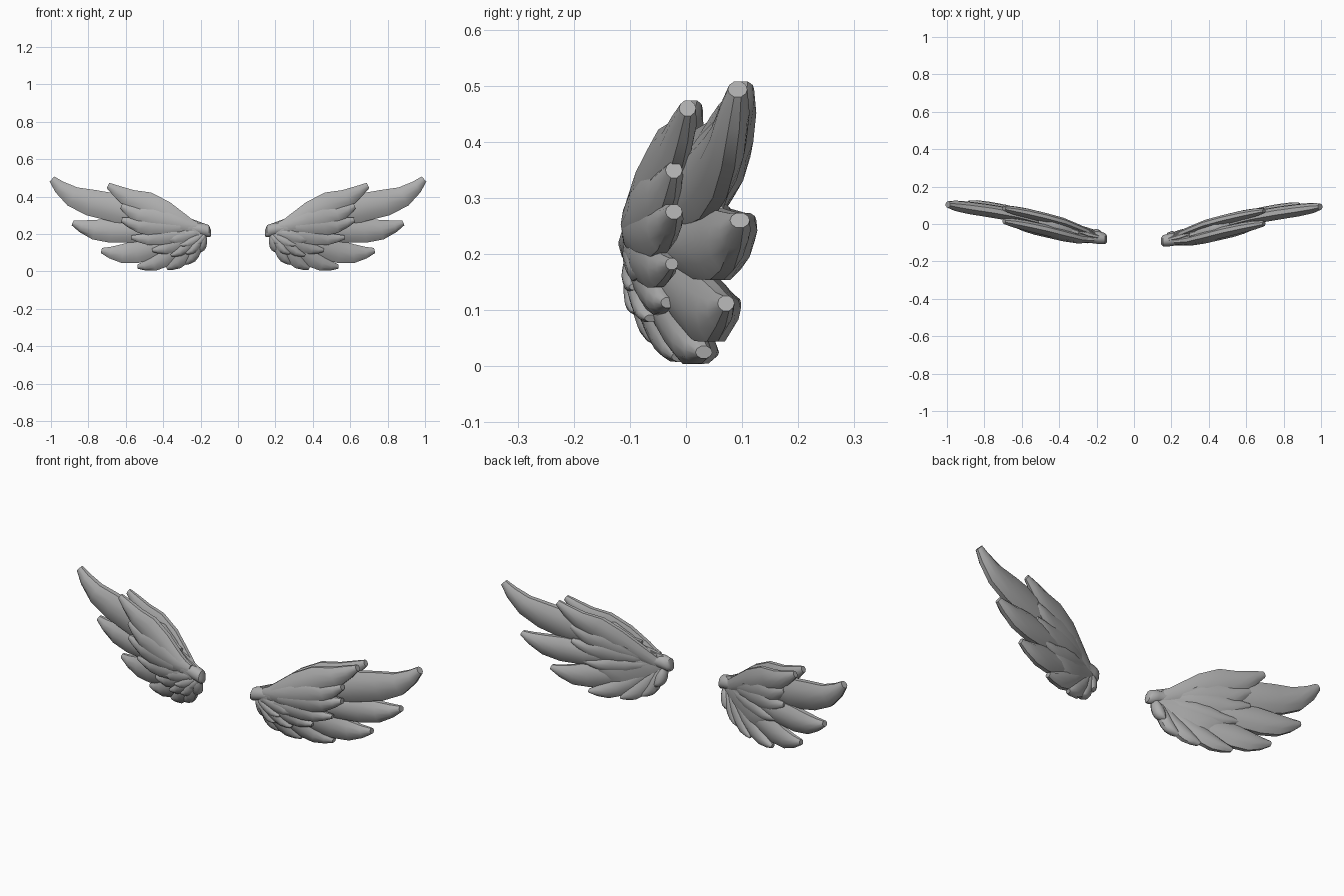
import bpy, bmesh, math
from mathutils import Vector

if "Cube" in bpy.data.objects:
    bpy.data.objects.remove(bpy.data.objects["Cube"])

grey = bpy.data.materials.new("feather_grey")
grey.diffuse_color = (0.42, 0.42, 0.42, 1)
grey.use_nodes = True
grey.node_tree.nodes["Principled BSDF"].inputs["Base Color"].default_value = grey.diffuse_color

# sweep of the wing: depth (y) against span (x)
SWEEP = [(0.14, -0.092), (0.25, -0.077), (0.4, -0.03), (0.6, 0.025), (0.8, 0.06), (1.0, 0.09)]


def sweep_y(x):
    for (x0, y0), (x1, y1) in zip(SWEEP, SWEEP[1:]):
        if x <= x1:
            break
    return y0 + (y1 - y0) * (x - x0) / (x1 - x0)


def loft(name, rings, side):
    bm = bmesh.new()
    loops = [[bm.verts.new((side * x, y + (0.012 if side < 0 else 0), z)) for x, y, z in r] for r in rings]
    n = len(loops[0])
    for a, b in zip(loops, loops[1:]):
        for i in range(n):
            bm.faces.new((a[i], a[(i + 1) % n], b[(i + 1) % n], b[i]))
    bm.faces.new(loops[0])
    bm.faces.new(loops[-1])
    bmesh.ops.recalc_face_normals(bm, faces=bm.faces[:])
    me = bpy.data.meshes.new(name)
    bm.to_mesh(me)
    bm.free()
    me.materials.append(grey)
    ob = bpy.data.objects.new(name, me)
    bpy.context.collection.objects.link(ob)
    bpy.context.view_layer.objects.active = ob
    ob.select_set(True)
    bpy.ops.object.shade_smooth_by_angle(angle=math.radians(40))
    ob.select_set(False)


# feather cross-section (across, depth) with a thin flat rim
SECTION = [(1, -.35), (.55, -.85), (0, -1), (-.55, -.85), (-1, -.35),
           (-1, .35), (-.55, .85), (0, 1), (.55, .85), (1, .35)]
# along the feather: upper half-width, lower half-width, thickness
PROFILE = [(0, .45, .45, .6), (.2, .7, .75, .9), (.4, .95, .97, 1), (.6, .7, 1.1, 1),
           (.76, .33, 1.05, .95), (.9, .16, .72, .8), (1, .06, .4, .5)]


def feather(name, root, ctrl, tip, width, thick, layer, side, lean=0, full=1):
    r, c, p = Vector(root), Vector(ctrl), Vector(tip)
    rings = []
    for t, up, down, d in PROFILE:
        if .5 < t < .95:
            up = min(.95, up * full)
        q = r * (1 - t) ** 2 + c * 2 * t * (1 - t) + p * t * t
        tan = ((c - r) * (1 - t) + (p - c) * t).normalized()
        nor = Vector((-tan.y, tan.x))
        # layers spread apart away from the shoulder
        y = sweep_y(q.x) + layer * min(1, max(0.15, (q.x - 0.14) / 0.2)) + lean * t
        ring = []
        for u, v in SECTION:
            e = q + nor * ((up - down) / 2 + u * (up + down) / 2) * width / 2
            ring.append((e.x, y + v * d * thick / 2, e.y))
        rings.append(ring)
    loft(name, rings, side)


# root, control, tip (x, z), width
FLIGHT = [
    ((.30, .28), (.78, .325), (.986, .504), .16),
    ((.28, .24), (.66, .18), (.88, .27), .125),
    ((.25, .22), (.50, .065), (.728, .122), .12),
    ((.23, .21), (.36, .055), (.538, .033), .095),
    ((.21, .20), (.27, .08), (.385, .023), .085),
    ((.20, .20), (.22, .10), (.285, .045), .065),
    ((.185, .20), (.185, .15), (.22, .105), .055),
]
COVERTS = [
    ((.20, .205), (.445, .345), (.69, .47), .135),
    ((.22, .235), (.42, .28), (.62, .36), .13),
    ((.24, .24), (.42, .24), (.62, .285), .115),
    ((.22, .22), (.38, .18), (.57, .19), .09),
    ((.21, .21), (.33, .14), (.46, .12), .08),
    ((.20, .20), (.27, .13), (.36, .09), .06),
    ((.19, .20), (.22, .13), (.28, .10), .05),
]
SHORT = [
    ((.20, .23), (.32, .25), (.45, .235), .08),
    ((.19, .22), (.28, .19), (.39, .175), .06),
    ((.18, .21), (.23, .16), (.31, .145), .045),
    ((.175, .205), (.19, .17), (.235, .145), .035),
]
# leading edge limb: x, z, height radius, depth radius
LIMB = [(.145, .205, .018, .018), (.155, .215, .034, .03), (.185, .223, .036, .034),
        (.225, .228, .033, .034), (.28, .248, .036, .043), (.35, .295, .046, .055),
        (.43, .345, .045, .05), (.51, .37, .02, .025)]

for side, label in ((1, "right"), (-1, "left")):
    for i, f in enumerate(FLIGHT):
        feather(f"{label}_flight_feather_{i + 1}", *f, 0.07 if i < 2 else 0.06, 0.004, side,
                0 if i == 0 else 0.02, 1 if i == 0 else 2)
    # layered coverts on the front, lying flatter lower down
    for i, f in enumerate(COVERTS):
        feather(f"{label}_front_covert_{i + 1}", *f, 0.06 if i < 3 else 0.045,
                -0.03 if i < 4 else -0.02, side, (-.008, -.02, -.02, -.012, 0, 0, 0)[i], 1.3)
    for i, f in enumerate(SHORT):
        feather(f"{label}_front_short_covert_{i + 1}", *f, 0.03, -0.042, side, 0, 1.5)
    # the back is smoother: larger coverts blended by one panel
    for i, f in enumerate(COVERTS[:4]):
        feather(f"{label}_back_covert_{i + 1}", *f, 0.055, 0.03 - 0.002 * i, side, 0, 1.3)
    feather(f"{label}_back_panel", (.18, .21), (.32, .20), (.52, .19), .21, 0.05, 0.022, side)
    rings = []
    for x, z, rz, ry in LIMB:
        rings.append([(x, sweep_y(x) + ry * math.cos(a * math.pi / 5), z + rz * math.sin(a * math.pi / 5))
                      for a in range(10)])
    loft(f"{label}_wing_limb", rings, side)
